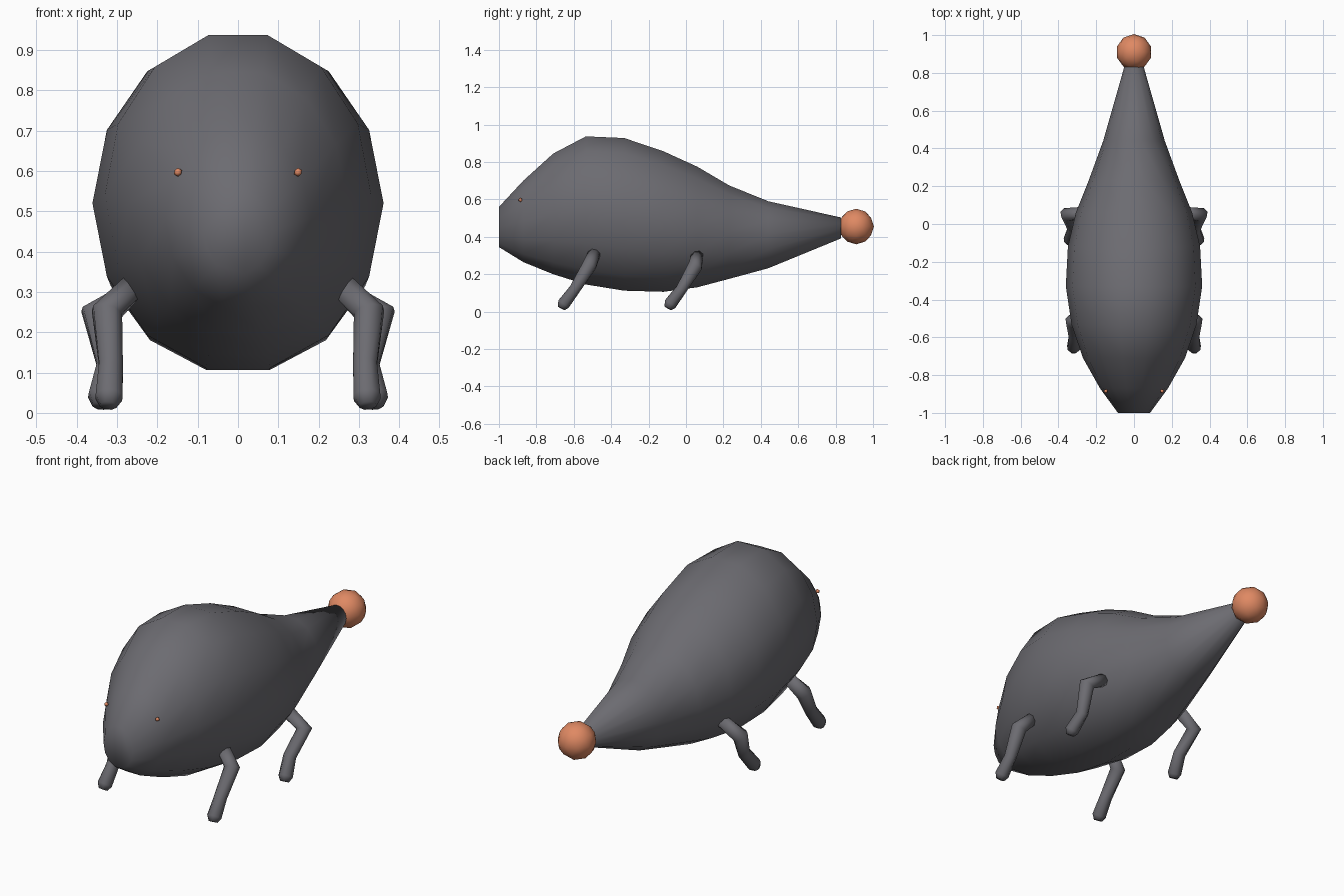
import bpy, bmesh, math
from mathutils import Vector, Matrix

if "Cube" in bpy.data.objects:
    bpy.data.objects.remove(bpy.data.objects["Cube"])


def material(name, rgb):
    m = bpy.data.materials.new(name)
    m.diffuse_color = (*rgb, 1)
    m.use_nodes = True
    m.node_tree.nodes["Principled BSDF"].inputs["Base Color"].default_value = m.diffuse_color
    return m


GREY = material("dark grey", (0.15, 0.148, 0.165))
ORANGE = material("warm orange", (0.74, 0.25, 0.125))


def finish(bm, name, mat):
    bmesh.ops.recalc_face_normals(bm, faces=bm.faces[:])
    for f in bm.faces:
        f.smooth = True
    mesh = bpy.data.meshes.new(name)
    bm.to_mesh(mesh)
    bm.free()
    mesh.materials.append(mat)
    ob = bpy.data.objects.new(name, mesh)
    bpy.context.collection.objects.link(ob)
    return ob


def loft(rings, name, mat):
    """Skin a list of equal-sized point rings and cap both ends."""
    bm = bmesh.new()
    loops = [[bm.verts.new(p) for p in r] for r in rings]
    n = len(loops[0])
    for a, b in zip(loops, loops[1:]):
        for i in range(n):
            j = (i + 1) % n
            bm.faces.new((a[i], a[j], b[j], b[i]))
    bm.faces.new(loops[0])
    bm.faces.new(loops[-1])
    return finish(bm, name, mat)


def tube(path, radii, sides, name, mat):
    """Tube with one ring per path point, square to the local direction."""
    pts = [Vector(p) for p in path]
    rings = []
    for k, p in enumerate(pts):
        d = (pts[min(k + 1, len(pts) - 1)] - pts[max(k - 1, 0)]).normalized()
        u = Vector((0, 1, 0))
        u = (u - d * u.dot(d)).normalized()
        v = d.cross(u)
        rings.append([p + radii[k] * (u * math.cos(t) + v * math.sin(t))
                      for t in (2 * math.pi * (i + 0.5) / sides for i in range(sides))])
    return loft(rings, name, mat)


def ball(name, center, radius, subdiv, mat):
    bm = bmesh.new()
    bmesh.ops.create_icosphere(bm, subdivisions=subdiv, radius=radius,
                               matrix=Matrix.Translation(center))
    return finish(bm, name, mat)


# Body: 14-sided rings given as (y, half width, bottom z, top z)
SIDES = 14
stations = [(-1.0, .085, .345, .56), (-.87, .18, .265, .70), (-.71, .27, .20, .845),
            (-.535, .33, .145, .937), (-.33, .361, .112, .928), (-.12, .35, .106, .857),
            (.06, .308, .13, .775), (.23, .24, .175, .675), (.44, .163, .232, .59),
            (.83, .052, .392, .503)]
flat = math.sin(math.radians(540 / 7))     # height of the highest ring vertex
rings = []
for y, w, lo, hi in stations:
    mid, half = (lo + hi) / 2, (hi - lo) / 2 / flat
    rings.append([(w * math.cos(t), y, mid + half * math.sin(t))
                  for t in (2 * math.pi * i / SIDES for i in range(SIDES))])
loft(rings, "body", GREY)

# Tail ball
ball("tail_ball", (0, .91, .455), .095, 2, ORANGE)

# Legs and eyes, mirrored left and right
front = [(.265, -.49, .31), (.325, -.515, .25), (.315, -.595, .12),
         (.32, -.655, .04), (.322, -.667, .018)]
hind = [(.255, .06, .30), (.352, .05, .245), (.32, -.025, .12),
        (.338, -.085, .04), (.34, -.097, .018)]
radii = [.034, .04, .032, .036, .022]
for s, side in ((1, "right"), (-1, "left")):
    for name, path in (("front_leg", front), ("hind_leg", hind)):
        tube([(s * x, y, z) for x, y, z in path], radii, 8, f"{name}_{side}", GREY)
    ball(f"eye_{side}", (s * .149, -.885, .597), .011, 1, ORANGE)
